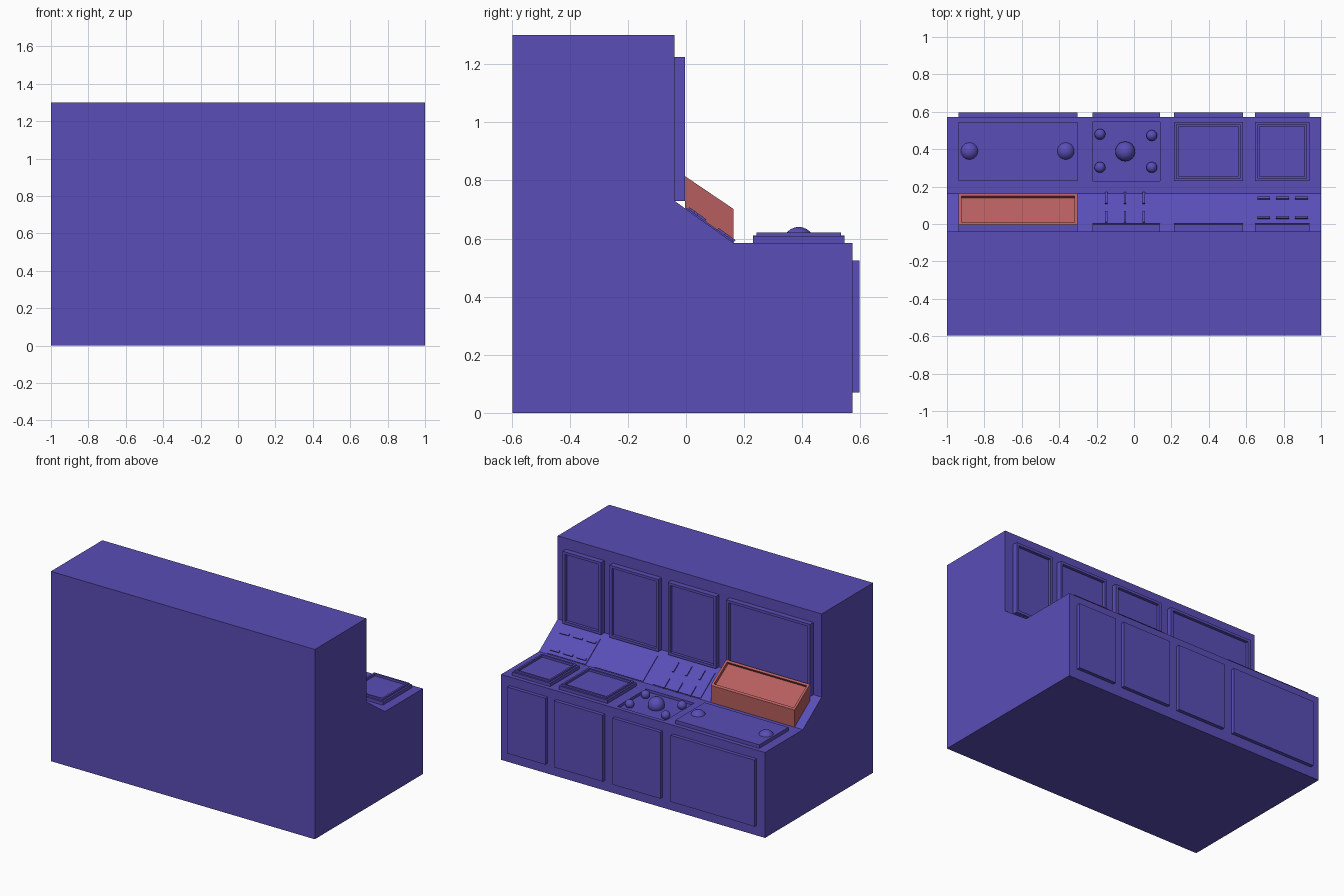
import bpy, bmesh, math
from mathutils import Vector, Matrix

if "Cube" in bpy.data.objects:
    bpy.data.objects.remove(bpy.data.objects["Cube"])


def material(name, color):
    m = bpy.data.materials.new(name)
    m.diffuse_color = (*color, 1)
    m.use_nodes = True
    m.node_tree.nodes["Principled BSDF"].inputs["Base Color"].default_value = m.diffuse_color
    return m


BLUE = material("blue_paint", (0.10, 0.075, 0.47))
RED = material("red_paint", (0.47, 0.11, 0.11))


def finish(name, bm, mat):
    bmesh.ops.recalc_face_normals(bm, faces=bm.faces)
    me = bpy.data.meshes.new(name)
    bm.to_mesh(me)
    bm.free()
    me.materials.append(mat)
    ob = bpy.data.objects.new(name, me)
    bpy.context.collection.objects.link(ob)
    return ob


def sink(bm, direction, rim, depth):
    """Inset the face that points along direction and push it inward."""
    bm.normal_update()
    d = Vector(direction).normalized()
    face = max(bm.faces, key=lambda f: f.normal.dot(d))
    n = face.normal.copy()
    bmesh.ops.inset_region(bm, faces=[face], thickness=rim)
    inner = bmesh.ops.extrude_discrete_faces(bm, faces=[face])["faces"][0]
    bmesh.ops.translate(bm, verts=inner.verts, vec=-n * depth)


def prism(name, profile, x0, x1, mat, recess=None):
    """Extrude a (y, z) profile along x."""
    bm = bmesh.new()
    base = bm.faces.new([bm.verts.new((x0, y, z)) for y, z in profile])
    ext = bmesh.ops.extrude_face_region(bm, geom=[base])["geom"]
    bmesh.ops.translate(bm, vec=(x1 - x0, 0, 0),
                        verts=[v for v in ext if isinstance(v, bmesh.types.BMVert)])
    bmesh.ops.recalc_face_normals(bm, faces=bm.faces)
    if recess:
        sink(bm, *recess)
    return finish(name, bm, mat)


def box(name, x, y, z, recess=None, mat=BLUE):
    return prism(name, [(y[0], z[0]), (y[1], z[0]), (y[1], z[1]), (y[0], z[1])],
                 x[0], x[1], mat, recess)


def dome(name, x, y, r):
    bm = bmesh.new()
    bmesh.ops.create_uvsphere(bm, u_segments=24, v_segments=12, radius=r,
                              matrix=Matrix.Translation((x, y, 0.587)))
    for f in bm.faces:
        f.smooth = True
    return finish(name, bm, BLUE)


# slope between the desk and the upright wall
TOP, LOW = Vector((-0.04, 0.73)), Vector((0.163, 0.585))
DIR = (LOW - TOP).normalized()
NRM = Vector((-DIR.y, DIR.x))


def slope_box(name, x, y, height):
    """Slab lying on the slope, between two y positions."""
    a, b = (TOP + DIR * ((v - TOP.x) / DIR.x) for v in y)
    pts = [a - NRM * 0.01, b - NRM * 0.01, b + NRM * height, a + NRM * height]
    return prism(name, pts, x[0], x[1], BLUE)


COLUMNS = {"wide": (-0.937, -0.302), "knob": (-0.223, 0.14),
           "middle": (0.213, 0.582), "end": (0.647, 0.937)}

# main cabinet with a shallow well in the desk for the knob cluster
body = prism("cabinet_body", [(-0.597, 0), (0.573, 0), (0.573, 0.585), tuple(LOW),
                              tuple(TOP), (-0.04, 1.3), (-0.597, 1.3)], -1, 1, BLUE)
cutter = box("well_cutter", COLUMNS["knob"], (0.23, 0.545), (0.567, 0.7))
mod = body.modifiers.new("knob_well", 'BOOLEAN')
mod.operation, mod.object, mod.solver = 'DIFFERENCE', cutter, 'EXACT'
bpy.context.view_layer.objects.active = body
bpy.ops.object.modifier_apply(modifier=mod.name)
bpy.data.objects.remove(cutter)

# framed wall screens and lower doors in each column
for key, xs in COLUMNS.items():
    box(key + "_wall_screen", xs, (-0.045, -0.004), (0.73, 1.225), ((0, 1, 0), 0.025, 0.02))
    box(key + "_lower_door", xs, (0.565, 0.597), (0.07, 0.525))
    if key != "wide":
        slope_box(key + "_slope_panel", xs, (0.0, 0.16), 0.005)

# desk plates and framed desk screens
box("wide_desk_plate", COLUMNS["wide"], (0.23, 0.545), (0.58, 0.61))
for key in ("middle", "end"):
    x0, x1 = COLUMNS[key]
    box(key + "_desk_base", (x0, x1), (0.23, 0.545), (0.58, 0.608), ((0, 0, 1), 0.03, 0.008))
    box(key + "_desk_screen", (x0 + 0.012, x1 - 0.012), (0.242, 0.533), (0.59, 0.62),
        ((0, 0, 1), 0.018, 0.015))

# round knobs
for i, x in enumerate((-0.88, -0.365)):
    dome(f"wide_knob_{i}", x, 0.39, 0.051)
dome("cluster_knob_centre", -0.047, 0.388, 0.053)
for i, (x, y) in enumerate([(-0.182, 0.48), (0.095, 0.473), (-0.182, 0.303), (0.095, 0.303)]):
    dome(f"cluster_knob_{i}", x, y, 0.029)

# small switches on the slope
for i in range(3):
    for j in range(2):
        x, y = -0.148 + 0.1 * i, 0.005 + 0.1 * j
        slope_box(f"upright_switch_{i}{j}", (x - 0.006, x + 0.006), (y, y + 0.058), 0.012)
        x, y = 0.693 + 0.101 * i, 0.03 + 0.105 * j
        slope_box(f"flat_switch_{i}{j}", (x - 0.034, x + 0.034), (y - 0.006, y + 0.006), 0.012)

# red tilted console box with a sunken top
prism("red_console_box", [(-0.004, 0.69), (0.163, 0.575), (0.163, 0.702), (-0.004, 0.815)],
      *COLUMNS["wide"], RED, ((0, 0.57, 0.82), 0.022, 0.02))
